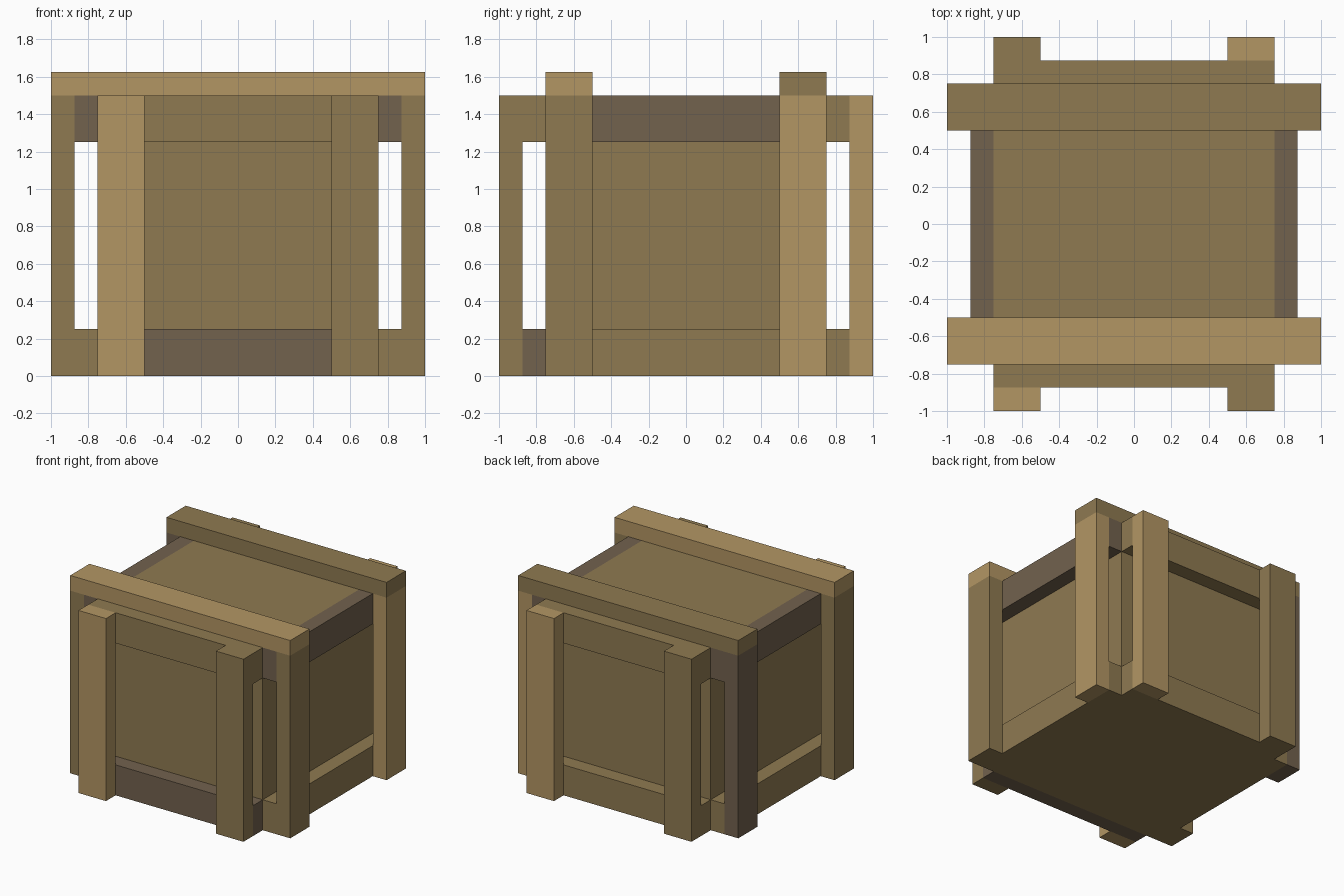
import bpy
import bmesh

if "Cube" in bpy.data.objects:
    bpy.data.objects.remove(bpy.data.objects["Cube"])


def material(name, rgb):
    m = bpy.data.materials.new(name)
    m.diffuse_color = (*rgb, 1)
    m.use_nodes = True
    m.node_tree.nodes["Principled BSDF"].inputs["Base Color"].default_value = m.diffuse_color
    return m


LIGHT = material("light_wood", (0.45, 0.305, 0.127))
MID = material("mid_wood", (0.275, 0.195, 0.083))
DARK = material("dark_wood", (0.17, 0.122, 0.076))


def box(name, x, y, z, mat):
    """Box spanning the given (min, max) ranges."""
    bm = bmesh.new()
    bmesh.ops.create_cube(bm, size=1)
    for v in bm.verts:
        v.co = [r[0] if c < 0 else r[1] for c, r in zip(v.co, (x, y, z))]
    me = bpy.data.meshes.new(name)
    bm.to_mesh(me)
    bm.free()
    me.materials.append(mat)
    bpy.context.collection.objects.link(bpy.data.objects.new(name, me))


def span(sign, a, b):
    return tuple(sorted((sign * a, sign * b)))


# Crate body
box("crate_body", (-0.75, 0.75), (-0.75, 0.75), (0, 1.5), MID)

# Per side: axis the side faces, sign, lower rail, upper rail, post at -, post at +
SIDES = [
    ("front", "y", -1, DARK, MID, LIGHT, MID),
    ("back", "y", 1, MID, MID, MID, LIGHT),
    ("left", "x", -1, MID, DARK, MID, DARK),
    ("right", "x", 1, MID, DARK, MID, LIGHT),
]
for side, axis, s, lower, upper, post_a, post_b in SIDES:
    def plank(name, along, depth, z, mat):
        x, y = (along, depth) if axis == "y" else (depth, along)
        box(f"{side}_{name}", x, y, z, mat)

    # Rails against the body
    plank("lower_rail", (-0.75, 0.75), span(s, 0.75, 0.875), (0, 0.25), lower)
    plank("upper_rail", (-0.75, 0.75), span(s, 0.75, 0.875), (1.25, 1.5), upper)
    # Posts over the rails
    plank("post_a", (-0.75, -0.5), span(s, 0.875, 1), (0, 1.5), post_a)
    plank("post_b", (0.5, 0.75), span(s, 0.875, 1), (0, 1.5), post_b)

# Beams across the lid
box("front_lid_beam", (-1, 1), (-0.75, -0.5), (1.5, 1.625), LIGHT)
box("back_lid_beam", (-1, 1), (0.5, 0.75), (1.5, 1.625), MID)
